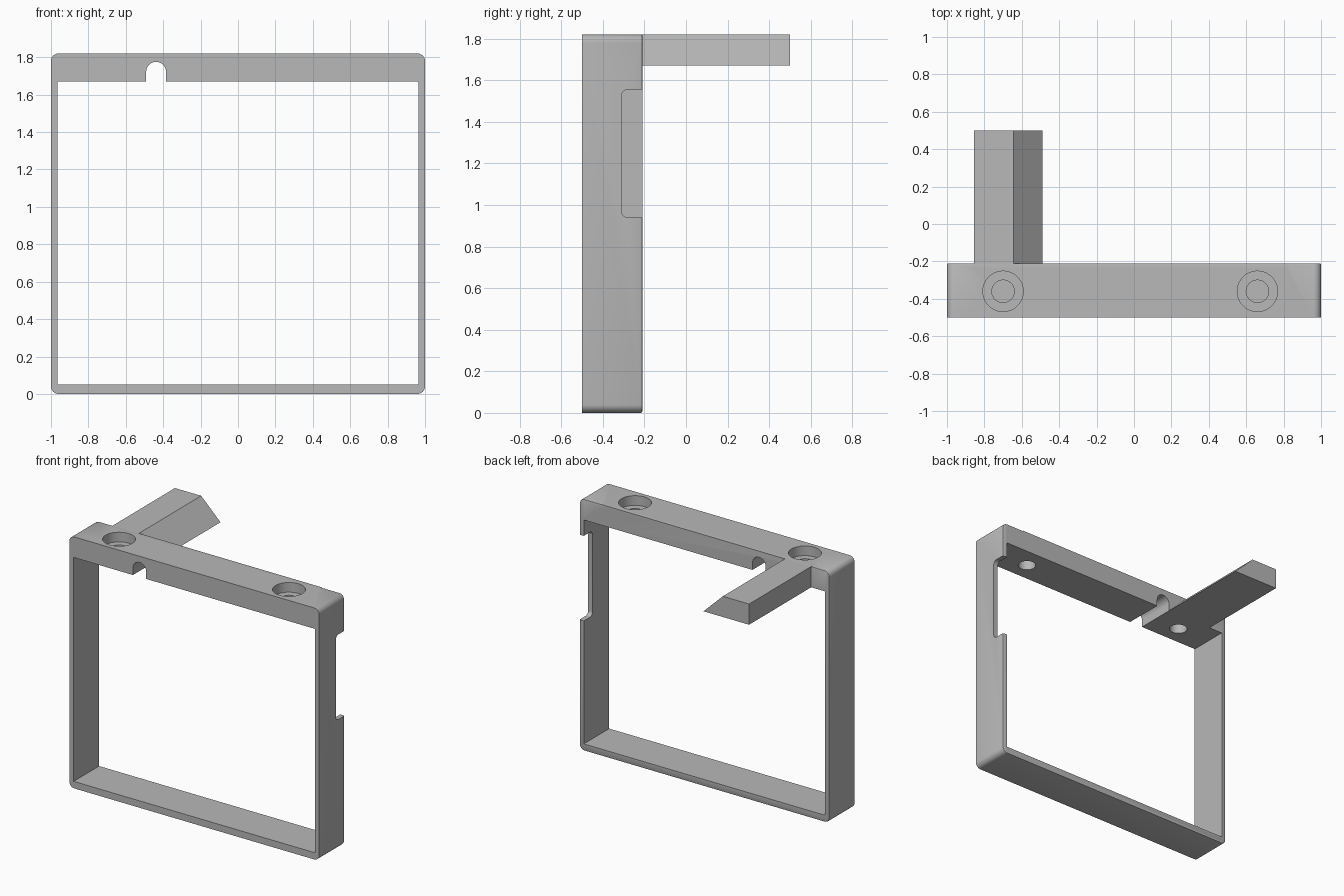
import bpy, bmesh, math
from mathutils import Matrix

if "Cube" in bpy.data.objects:
    bpy.data.objects.remove(bpy.data.objects["Cube"], do_unlink=True)

gray = bpy.data.materials.new("plain gray")
gray.use_nodes = True
color = (0.48, 0.48, 0.48, 1)
gray.diffuse_color = color
gray.node_tree.nodes["Principled BSDF"].inputs["Base Color"].default_value = color

FRONT, BACK, TOP, BAR_BOTTOM = -0.5, -0.21, 1.82, 1.67


def finish(name, bm):
    bmesh.ops.recalc_face_normals(bm, faces=bm.faces)
    mesh = bpy.data.meshes.new(name)
    bm.to_mesh(mesh)
    bm.free()
    mesh.materials.append(gray)
    obj = bpy.data.objects.new(name, mesh)
    bpy.context.collection.objects.link(obj)
    return obj


def prism(name, points, y0, y1, back_bevel=0):
    """Extrude an (x, z) outline along y, optionally easing the back rim."""
    bm = bmesh.new()
    face = bm.faces.new([bm.verts.new((x, y0, z)) for x, z in points])
    out = bmesh.ops.extrude_face_region(bm, geom=[face])["geom"]
    for v in out:
        if isinstance(v, bmesh.types.BMVert):
            v.co.y = y1
    if back_bevel:
        rim = [e for e in bm.edges if all(v.co.y == max(w.co.y for w in bm.verts) for v in e.verts)]
        bmesh.ops.bevel(bm, geom=rim, offset=back_bevel, segments=2, profile=0.5, affect='EDGES')
    return finish(name, bm)


def rect(x0, x1, z0, z1):
    return [(x0, z0), (x1, z0), (x1, z1), (x0, z1)]


def rounded_rect(x0, x1, z0, z1, r, steps=8):
    centres = [(x1 - r, z1 - r), (x0 + r, z1 - r), (x0 + r, z0 + r), (x1 - r, z0 + r)]
    return [(cx + r * math.cos(a), cz + r * math.sin(a))
            for q, (cx, cz) in enumerate(centres)
            for a in [(q + i / steps) * math.pi / 2 for i in range(steps + 1)]]


def cylinder(name, x, y, z0, z1, r):
    bm = bmesh.new()
    bmesh.ops.create_cone(bm, cap_ends=True, segments=48, radius1=r, radius2=r, depth=z1 - z0,
                          matrix=Matrix.Translation((x, y, (z0 + z1) / 2)))
    return finish(name, bm)


def combine(target, tool, operation='DIFFERENCE'):
    mod = target.modifiers.new("combine", 'BOOLEAN')
    mod.operation, mod.solver, mod.object = operation, 'EXACT', tool
    bpy.context.view_layer.objects.active = target
    bpy.ops.object.modifier_apply(modifier=mod.name)
    bpy.data.objects.remove(tool, do_unlink=True)


# Rectangular frame with a thick top bar
frame = prism("frame", rounded_rect(-1, 1, 0, TOP, 0.04), FRONT, BACK, 0.008)
combine(frame, prism("opening", rect(-0.965, 0.965, 0.05, BAR_BOTTOM), -0.6, 0))

# Square-edged middle stretch of the top bar
combine(frame, prism("bar_back", rect(-0.855, 0.82, BAR_BOTTOM, TOP), -0.24, BACK), 'UNION')

# Arched cable slot through the top bar
cx, r = -0.438, 0.053
arch = [(cx + r * math.cos(a), 1.722 + r * math.sin(a))
        for a in [i * math.pi / 16 for i in range(17)]]
combine(frame, prism("cable_slot", arch + [(cx - r, 1.6), (cx + r, 1.6)], -0.6, 0))

# Counterbored screw holes
for x in (-0.70, 0.66):
    combine(frame, cylinder("counterbore", x, -0.36, 1.75, 1.9, 0.108))
    combine(frame, cylinder("screw_hole", x, -0.36, 1.6, 1.8, 0.06))

# Round-cornered notch in the back of the left wall
notch = prism("notch", rounded_rect(-0.31, 0, 0.94, 1.555, 0.03), 0.9, 1.1)
for v in notch.data.vertices:
    v.co.x, v.co.y = v.co.y, v.co.x
notch.data.flip_normals()
combine(frame, notch)

# Arm reaching back, with one sloped side
arm = prism("arm", [(-0.855, BAR_BOTTOM), (-0.49, BAR_BOTTOM), (-0.645, TOP), (-0.855, TOP)], BACK, 0.5)

bpy.ops.object.select_all(action='DESELECT')
frame.select_set(True)
bpy.context.view_layer.objects.active = frame
bpy.ops.object.shade_smooth_by_angle(angle=math.radians(30))
